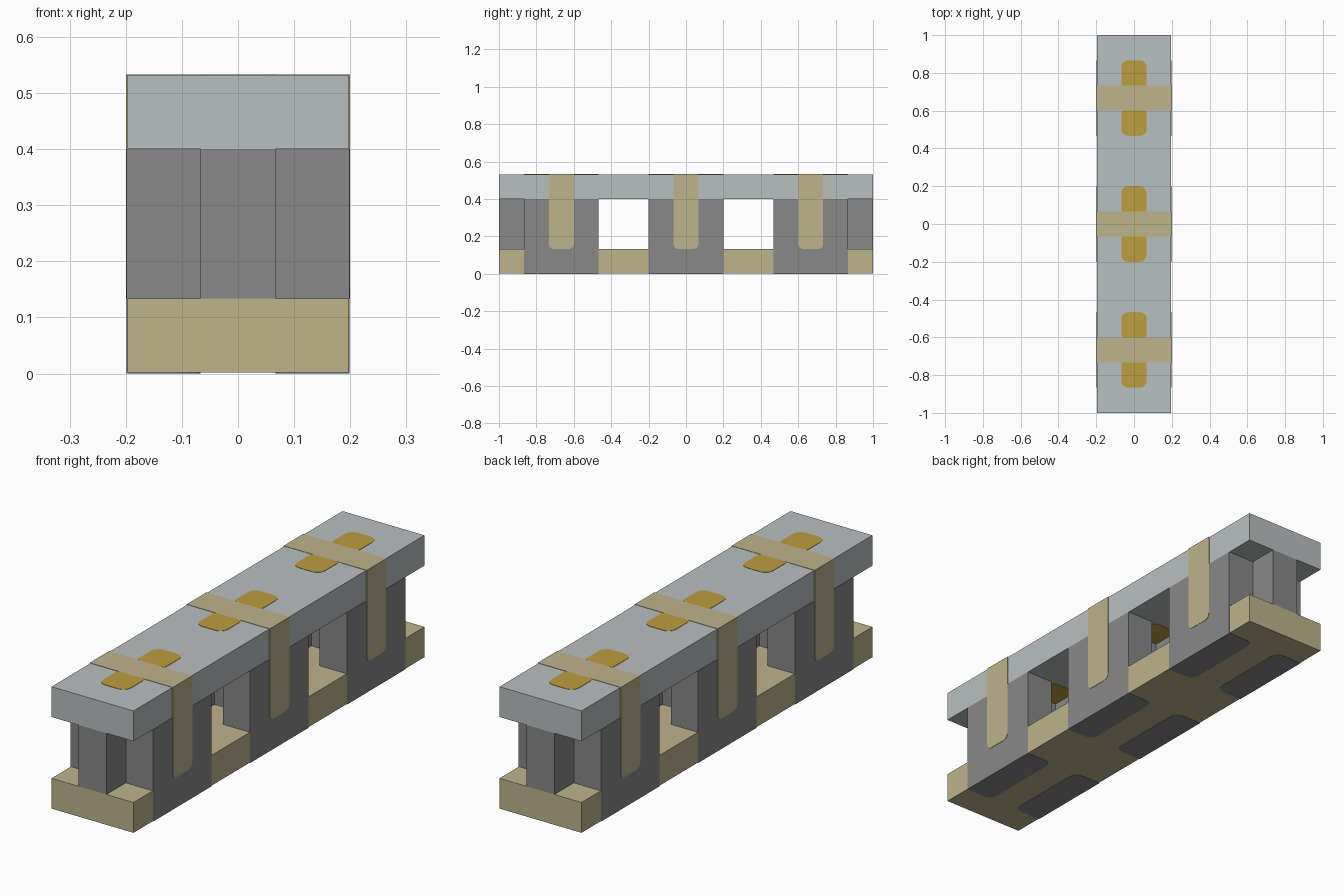
import bpy, bmesh, math
from mathutils import Vector

old = bpy.data.objects.get("Cube")
if old:
    bpy.data.objects.remove(old, do_unlink=True)

U = 2 / 15          # block size
H = U / 2
E = 0.0015          # tiny step that keeps inlays in front of their host
W = 3 * H           # half width
TOP = 4 * U


def srgb(code):
    vals = [int(code[i:i + 2], 16) / 255 for i in (0, 2, 4)]
    return [((v + 0.055) / 1.055) ** 2.4 if v > 0.04 else v / 12.92 for v in vals] + [1]


def material(name, code):
    m = bpy.data.materials.new(name)
    m.use_nodes = True
    m.diffuse_color = srgb(code)
    m.node_tree.nodes["Principled BSDF"].inputs["Base Color"].default_value = srgb(code)
    return m


PALE = material("pale grey", "b9bfbf")
GREY = material("stone grey", "888888")
TAN = material("sand tan", "bdb38a")
GOLD = material("gold", "bf9c40")


def outline(u0, u1, v0, v1, radii=(0, 0, 0, 0)):
    """Rectangle with a radius per corner, counter-clockwise from low u, low v."""
    pts = []
    corners = [(u0, v0, 1, 1), (u1, v0, -1, 1), (u1, v1, -1, -1), (u0, v1, 1, -1)]
    for k, ((u, v, su, sv), r) in enumerate(zip(corners, radii)):
        if not r:
            pts.append((u, v))
            continue
        for i in range(5):
            a = math.pi + k * math.pi / 2 + i * math.pi / 8
            pts.append((u + su * r + r * math.cos(a), v + sv * r + r * math.sin(a)))
    return pts


def prism(name, pts, axis, lo, hi, mat):
    """Extrude an outline along x (outline in y, z) or z (outline in x, y)."""
    bm = bmesh.new()
    place = (lambda p: (lo, *p)) if axis == "x" else (lambda p: (*p, lo))
    face = bm.faces.new([bm.verts.new(place(p)) for p in pts])
    new = bmesh.ops.extrude_face_region(bm, geom=[face])["geom"]
    step = Vector((hi - lo, 0, 0) if axis == "x" else (0, 0, hi - lo))
    bmesh.ops.translate(bm, vec=step, verts=[g for g in new if isinstance(g, bmesh.types.BMVert)])
    bmesh.ops.recalc_face_normals(bm, faces=bm.faces)
    mesh = bpy.data.meshes.new(name)
    bm.to_mesh(mesh)
    bm.free()
    mesh.materials.append(mat)
    ob = bpy.data.objects.new(name, mesh)
    bpy.context.collection.objects.link(ob)
    return ob


def box(name, x0, x1, y0, y1, z0, z1, mat):
    return prism(name, outline(x0, x1, y0, y1), "z", z0, z1, mat)


# Long base and top slab
box("base", -W + 2 * E, W - 2 * E, -1, 1, E, U, TAN)
box("top_slab", -W + 2 * E, W - 2 * E, -1, 1, 3 * U, TOP - E, PALE)

# Short posts in the middle of both ends
for end, s in (("front", -1), ("back", 1)):
    box(end + "_end_post", -H, H, *sorted((s, s * (1 - U))), U, 3 * U, GREY)

# Three piers, each with two side walls, a core, a strap and two inlays
for part, y in (("front", -5 * U), ("middle", 0), ("back", 5 * U)):
    y0, y1 = y - W, y + W
    box(part + "_core", -H, H, y - H, y + H, U, 3 * U, GREY)
    for side, s in (("left", 1), ("right", -1)):
        name = f"{part}_{side}"
        x0, x1 = sorted((s * H, s * (W - E)))
        r = 0.035
        round_in = (r, 0, 0, r) if s > 0 else (0, r, r, 0)
        prism(name + "_foot", outline(x0, x1, y0, y1, round_in), "z", 0, U, GREY)
        box(name + "_wall", x0, x1, y0, y1, U, 3 * U, GREY)
        # Strap down the side, rounded at its lower end
        leg = outline(y - H, y + H, U, TOP, (0.025, 0.025, 0, 0))
        prism(name + "_strap", leg, "x", *sorted((s * (W - 0.008), s * W)), TAN)
    box(part + "_top_strap", -W + 0.008, W - 0.008, y - H, y + H, TOP - 0.008, TOP, TAN)
    # Gold inlays through the slab on both sides of the strap
    for end, s in (("front", -1), ("back", 1)):
        v0, v1 = sorted((y + s * H, y + s * W))
        radii = (0.035, 0.035, 0.012, 0.012) if s < 0 else (0.012, 0.012, 0.035, 0.035)
        prism(f"{part}_{end}_inlay", outline(-H, H, v0, v1, radii), "z", 3 * U - E, TOP, GOLD)
